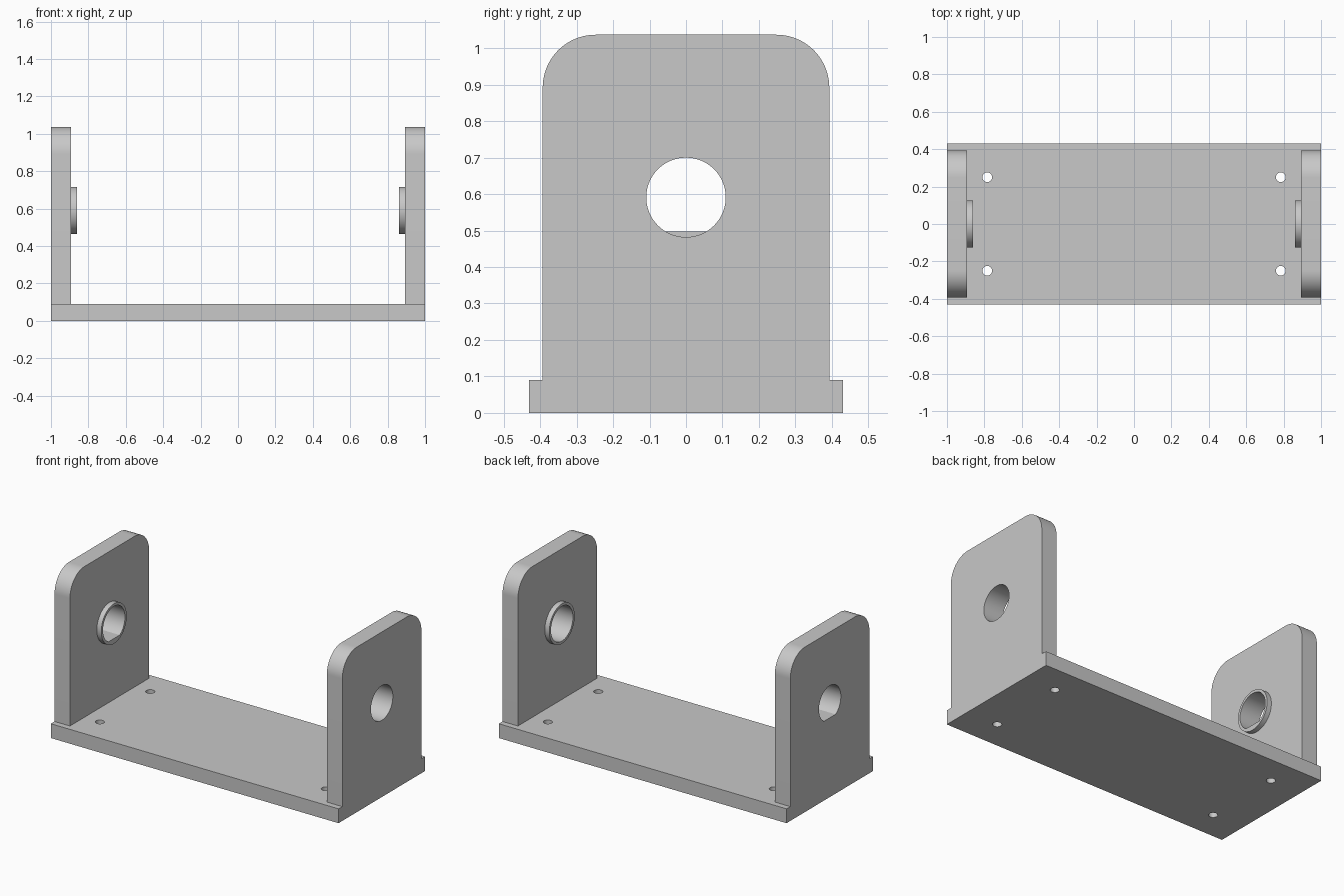
import bpy
import bmesh
from math import cos, sin, pi
from mathutils import Vector

default = bpy.data.objects.get("Cube")
if default:
    bpy.data.objects.remove(default, do_unlink=True)

# Single flat material
grey = bpy.data.materials.new("light_grey")
grey.use_nodes = True
colour = (0.58, 0.58, 0.58, 1)
grey.diffuse_color = colour
grey.node_tree.nodes["Principled BSDF"].inputs["Base Color"].default_value = colour

BASE_H, BASE_Y = 0.09, 0.43
WALL_Y, WALL_TOP, WALL_IN = 0.393, 1.037, 0.893
CORNER = 0.145
HOLE_Z, HOLE_R, BOSS_R, BOSS_IN = 0.591, 0.109, 0.126, 0.862
FLAT_Z = 0.498


def arc(cy, cz, r, start, end, steps):
    """Points of an arc in the (y, z) or (x, y) plane."""
    angles = [start + (end - start) * i / steps for i in range(steps + 1)]
    return [(cy + r * cos(a), cz + r * sin(a)) for a in angles]


def circle(cy, cz, r, steps):
    return arc(cy, cz, r, 0, 2 * pi, steps)[:-1]


def prism(name, points, direction):
    """Extrude a closed 3D outline along a direction."""
    bm = bmesh.new()
    face = bm.faces.new([bm.verts.new(p) for p in points])
    grown = bmesh.ops.extrude_face_region(bm, geom=[face], use_keep_orig=True)
    moved = [g for g in grown["geom"] if isinstance(g, bmesh.types.BMVert)]
    bmesh.ops.translate(bm, verts=moved, vec=Vector(direction))
    bmesh.ops.recalc_face_normals(bm, faces=bm.faces)
    mesh = bpy.data.meshes.new(name)
    bm.to_mesh(mesh)
    bm.free()
    mesh.materials.append(grey)
    obj = bpy.data.objects.new(name, mesh)
    bpy.context.collection.objects.link(obj)
    return obj


def prism_x(name, outline, x0, x1):
    return prism(name, [(x0, y, z) for y, z in outline], (x1 - x0, 0, 0))


def prism_z(name, outline, z0, z1):
    return prism(name, [(x, y, z0) for x, y in outline], (0, 0, z1 - z0))


def select(obj):
    bpy.ops.object.select_all(action="DESELECT")
    obj.select_set(True)
    bpy.context.view_layer.objects.active = obj


def cut(obj, cutter):
    cutter.hide_render = True
    mod = obj.modifiers.new("hole", "BOOLEAN")
    mod.operation = "DIFFERENCE"
    mod.solver = "EXACT"
    mod.object = cutter
    select(obj)
    bpy.ops.object.modifier_apply(modifier=mod.name)


def finish(obj):
    select(obj)
    bpy.ops.object.shade_smooth_by_angle(angle=pi / 6)


# Base plate with four screw holes
rectangle = [(-1, -BASE_Y), (1, -BASE_Y), (1, BASE_Y), (-1, BASE_Y)]
base = prism_z("base_plate", rectangle, 0, BASE_H)
for sx in (-1, 1):
    for sy in (-1, 1):
        drill = prism_z("screw_hole_cutter",
                        circle(sx * 0.785, sy * 0.25, 0.026, 32), -0.1, 0.2)
        cut(base, drill)
        bpy.data.objects.remove(drill, do_unlink=True)
finish(base)

# Upright wall outline with rounded top corners
cy, cz = WALL_Y - CORNER, WALL_TOP - CORNER
wall_outline = ([(-WALL_Y, BASE_H), (WALL_Y, BASE_H)]
                + arc(cy, cz, CORNER, 0, pi / 2, 20)
                + arc(-cy, cz, CORNER, pi / 2, pi, 20))

# Two walls with bosses: round bore on the left, flat-bottomed bore on the right
for side, s in (("left", 1), ("right", -1)):
    wall = prism_x(side + "_wall", wall_outline, s * WALL_IN, s)
    boss = prism_x(side + "_boss", circle(0, HOLE_Z, BOSS_R, 64),
                   s * BOSS_IN, s * WALL_IN)
    bore = circle(0, HOLE_Z, HOLE_R, 64)
    if s < 0:
        half = (HOLE_R ** 2 - (HOLE_Z - FLAT_Z) ** 2) ** 0.5
        lower = [(-half, FLAT_Z), (half, FLAT_Z)]
        above = [p for p in bore if p[1] > FLAT_Z]
        bore = lower + [p for p in above if p[0] > 0 and p[1] < HOLE_Z - 1e-6] \
            + [p for p in above if p[1] >= HOLE_Z - 1e-6] \
            + [p for p in above if p[0] < 0 and p[1] < HOLE_Z - 1e-6]
    drill = prism_x("bore_cutter", bore, s * 0.7, s * 1.2)
    for part in (wall, boss):
        cut(part, drill)
        finish(part)
    bpy.data.objects.remove(drill, do_unlink=True)
